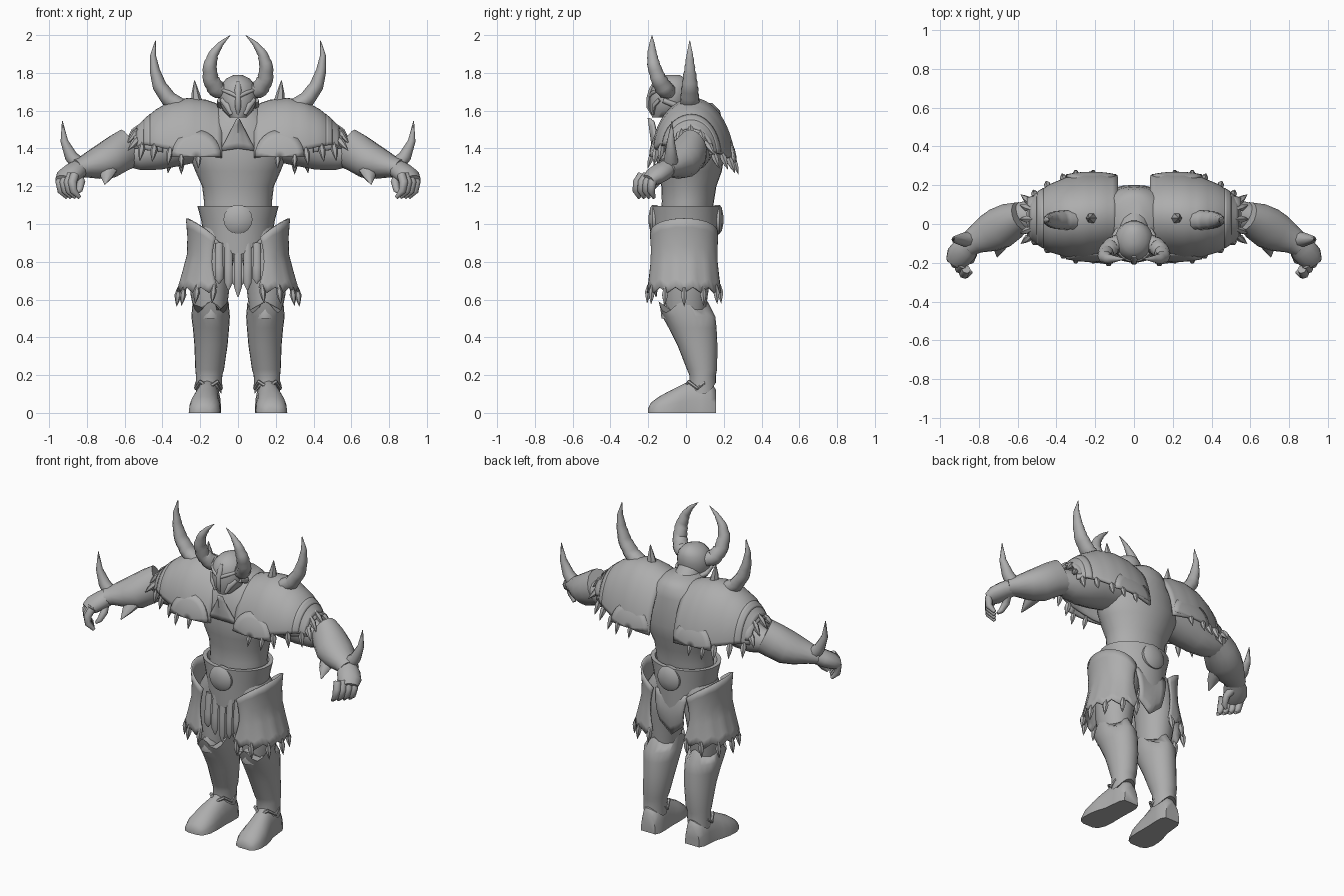
import bpy, bmesh, math
from mathutils import Vector
from math import sin, cos, pi

steel = bpy.data.materials.new("steel_grey")
steel.diffuse_color = (0.42, 0.42, 0.42, 1)


def finish(name, bm, mirror=True, thick=0.0, angle=50):
    bmesh.ops.remove_doubles(bm, verts=bm.verts, dist=0.0004)
    bmesh.ops.recalc_face_normals(bm, faces=bm.faces)
    me = bpy.data.meshes.new(name)
    bm.to_mesh(me)
    bm.free()
    ob = bpy.data.objects.new(name, me)
    bpy.context.collection.objects.link(ob)
    me.materials.append(steel)
    if thick:
        m = ob.modifiers.new("thickness", 'SOLIDIFY')
        m.thickness, m.offset = thick, 0
    if mirror:
        ob.modifiers.new("mirror", 'MIRROR').use_mirror_merge = False
    bpy.ops.object.select_all(action='DESELECT')
    ob.select_set(True)
    bpy.context.view_layer.objects.active = ob
    bpy.ops.object.shade_smooth_by_angle(angle=math.radians(angle))
    return ob


def add_loft(bm, rings):
    rows = [[bm.verts.new(p) for p in r] for r in rings]
    n = len(rows[0])
    for a, b in zip(rows, rows[1:]):
        for i in range(n):
            j = (i + 1) % n
            bm.faces.new((a[i], a[j], b[j], b[i]))
    bm.faces.new(rows[0])
    bm.faces.new(rows[-1][::-1])


def add_tube(bm, pts, n=10):
    """pts: (x, y, z, width radius, height radius) along a path"""
    c = [Vector(p[:3]) for p in pts]
    side = c[-1] - c[0]
    ref = Vector((0, 1, 0)) if abs(side.z) > 0.7 * side.length else Vector((0, 0, 1))
    rings = []
    for i, p in enumerate(pts):
        t = (c[min(i + 1, len(c) - 1)] - c[max(i - 1, 0)]).normalized()
        s = t.cross(ref).normalized()
        h = s.cross(t)
        rh = p[4] if len(p) > 4 else p[3]
        rings.append([c[i] + s * p[3] * cos(2 * pi * k / n) + h * rh * sin(2 * pi * k / n)
                      for k in range(n)])
    add_loft(bm, rings)


def tubes(name, paths, n=10, mirror=True):
    bm = bmesh.new()
    for p in paths:
        add_tube(bm, p, n)
    return finish(name, bm, mirror)


def column(name, rows, n=20, mirror=True, edge=None):
    """rows: (z, cx, cy, rx, ry); edge(row, angle) shifts z"""
    bm = bmesh.new()
    add_loft(bm, [[(cx + rx * cos(a), cy + ry * sin(a), z + (edge(i, a) if edge else 0))
                   for a in [2 * pi * k / n for k in range(n)]]
                  for i, (z, cx, cy, rx, ry) in enumerate(rows)])
    return finish(name, bm, mirror)


def sheet(name, f, nu, nv, thick=0.015, mirror=True):
    bm = bmesh.new()
    g = [[bm.verts.new(f(u / nu, v / nv)) for v in range(nv + 1)] for u in range(nu + 1)]
    for u in range(nu):
        for v in range(nv):
            bm.faces.new((g[u][v], g[u + 1][v], g[u + 1][v + 1], g[u][v + 1]))
    return finish(name, bm, mirror, thick)


def lerp(rows, t):
    t = min(max(t, 0), 1) * (len(rows) - 1)
    i = min(int(t), len(rows) - 2)
    return [a + (b - a) * (t - i) for a, b in zip(rows[i], rows[i + 1])]


def tooth(p, d, size=0.08):
    """leaf-shaped fang hanging from p in direction d"""
    p, d = Vector(p), Vector(d).normalized() * size
    return [(*(p + d * t), r * size) for t, r in ((-.25, .1), (.25, .23), (.6, .15), (1, .01))]


# Legs
column("thigh", [(.5, .145, 0, .08, .1), (.62, .15, 0, .1, .115), (.75, .15, .01, .115, .125),
                 (.9, .12, .01, .12, .14), (1.0, .09, 0, .09, .12)])
column("greave", [(.13, .155, .088, .068, .07), (.2, .153, .088, .07, .07), (.23, .15, .085, .076, .08),
                  (.36, .143, .06, .088, .106), (.45, .143, .035, .096, .127),
                  (.51, .145, .015, .102, .14), (.56, .145, -.015, .095, .13)],
       edge=lambda i, a: .03 * cos(4 * a) if i == 6 else (-.03 * cos(2 * a) if i == 0 else 0), n=24)
column("knee_cap", [(.5, .145, -.055, .06, .075), (.55, .145, -.055, .06, .08), (.61, .145, -.07, .012, .03)], n=12)

# Boots: flat sole sections along y
bm = bmesh.new()
add_loft(bm, [[(cx + w * cos(a), y, max(0, h * max(sin(a), 0) ** .8)) for a in
               [2 * pi * k / 20 for k in range(20)]]
              for y, cx, w, h in [(-.2, .18, .035, .025), (-.185, .18, .065, .055), (-.14, .178, .083, .088),
                                  (-.08, .175, .084, .12), (-.03, .17, .078, .145), (.02, .162, .07, .17),
                                  (.08, .157, .068, .18), (.13, .155, .065, .17), (.16, .155, .05, .12)]])
finish("boot", bm)
tubes("ankle_cuff", [[(.155, -.01, .135, .009), (.2, .015, .165, .01), (.223, .06, .13, .01), (.22, .1, .16, .007)],
                     [(.155, -.01, .135, .009), (.11, .015, .165, .01), (.09, .06, .13, .01), (.092, .1, .16, .007)]], 6)

# Torso
column("torso", [(1.0, 0, 0, .175, .135), (1.12, 0, .01, .18, .138), (1.2, 0, .015, .19, .146),
                 (1.28, 0, .02, .226, .17), (1.36, 0, .022, .258, .18), (1.46, 0, .022, .25, .175),
                 (1.54, 0, .03, .2, .162), (1.6, 0, .04, .14, .14), (1.64, 0, .035, .09, .105)], 28, False)
sheet("chest_plate", lambda u, v: ((u - .5) * (.18 * (1 - v) + .01), -.172 - .022 * v + .05 * abs(u - .5),
                                   1.4 + .16 * v - .03 * abs(u - .5)), 6, 5, .018, False)
tubes("neck", [[(0, .02, 1.55, .09), (0, -.06, 1.66, .07)]], 14, False)

# Belt with points front and back
column("belt", [(.955, 0, 0, .185, .165), (1.02, 0, 0, .195, .175), (1.095, 0, 0, .215, .18),
                (1.095, 0, 0, .19, .155), (1.05, 0, 0, .17, .135)], 32, False,
       lambda i, a: -.12 * abs(sin(a)) ** 5 if i == 0 else 0)
for side, nm in ((-1, "front_buckle"), (1, "back_buckle")):
    tubes(nm, [[(0, side * y, 1.025, r) for y, r in ((.15, .075), (.178, .077), (.19, .06), (.198, .02))]], 16, False)

# Front strips and back flap
tubes("loincloth_strip", [[(x, -.15, .9, .02, .01), (x, -.162, .77, .022, .012),
                           (x, -.162, .67 + abs(x) * .4, .022, .012), (x, -.158, .615 + abs(x) * .7, .004, .004)]
                          for x in (-.1, -.05, 0, .05, .1)], 8, False)
sheet("back_flap", lambda u, v: ((u - .5) * (.22 - .06 * v), .14 + .02 * sin(pi * v),
                                 .93 - .2 * v - .07 * v * (1 - 2 * abs(u - .5))), 6, 5, .015, False)


# Hip guards
def hip(u, v):
    a = (u - .5) * math.radians(200)
    w, d = lerp([(.13, .175), (.122, .17), (.125, .172), (.15, .18), (.178, .19)], v)
    top = 1.03 - .1 * abs(2 * u - 1) ** 2
    bot = .65 + .015 * cos(u * 14 * pi)
    inner = .02 * sin(pi * v) * abs(2 * u - 1) ** 6
    return (.14 + w * cos(a) + inner, -.01 + d * sin(a), top + (bot - top) * v)


sheet("hip_guard", hip, 28, 8, .012)
tubes("hip_fang", [tooth(hip(u, .98), (.12, .2 * (u - .5), -1), .08)
                   for u in (.03, .18, .34, .5, .66, .82, .97)], 6)

# Shoulder guards: arched over the shoulder, drooping and tapering outward
ARCH = [(.085, .045, .2, 1.62, 1.35), (.17, .045, .212, 1.65, 1.36), (.26, .04, .212, 1.66, 1.38),
        (.35, .035, .197, 1.645, 1.39), (.43, .03, .168, 1.6, 1.41), (.49, .03, .13, 1.55, 1.42),
        (.535, .025, .098, 1.505, 1.41)]


def arch(u, v, grow=0.0):
    x, cy, ry, zt, zb = lerp(ARCH, u)
    a = pi * v
    c, s = cos(a), max(sin(a), 0)
    zb -= .045 * v * (1 - s)
    return Vector((x, cy - (ry + grow) * c, zb + (zt + grow - zb) * s ** (1.05 if c > 0 else 1.35)))


sheet("shoulder_guard", arch, 18, 24, .016)
sheet("shoulder_rim", lambda u, v: arch(.76 + .1 * u, v, .005), 3, 20, .012)
sheet("under_guard", lambda u, v: Vector((.4 + .15 * u, .03 - (.14 - .04 * u) * cos(pi * v),
                                          1.38 + .02 * u + (.17 - .08 * u) * sin(pi * v))), 5, 16, .014)
tubes("shoulder_fang",
      [tooth(arch(u, v), (.15, s * .4, -1), .085) for v, s in ((0, -.3), (1, 1))
       for u in (.52, .7, .9)]
      + [tooth(arch(1, v), (.5, 1.1 * (v - .5), -.6), .085)
         for v in (.14, .32, .5, .68, .86)], 6)
# Raised half-round plates on front and back of each shoulder
for s, nm in ((-1, "front_shoulder_plate"), (1, "back_shoulder_plate")):
    dz = -.03 if s > 0 else 0
    sheet(nm, lambda u, v: (.22 + .13 * u * cos(pi * v), .037 + s * (.225 - .045 * (u * sin(pi * v)) ** 2
                                                                    - .014 * (u * cos(pi * v)) ** 2),
                            1.355 + dz + .14 * u * sin(pi * v)), 4, 14, .015)
    tubes(nm + "_fang", [tooth((x, .037 + s * .22, 1.36 + dz), (0, s * .3, -1), .07)
                         for x in (.21, .3)], 6)

# Ridged horns on shoulders, plain spikes beside them
bm = bmesh.new()
path = [(.3, .02, 1.62, .05), (.365, .02, 1.66, .05), (.415, .02, 1.73, .044),
        (.44, .02, 1.81, .032), (.45, .02, 1.89, .019), (.437, .02, 1.97, .002)]
add_tube(bm, [(x, y, z, r * .85, r * (1.06 if k % 2 else .94))
              for k, (x, y, z, r) in enumerate(lerp(path, k / 20) for k in range(21))], 10)
finish("shoulder_horn", bm)
tubes("shoulder_spike", [[(.215, .03, 1.62, .034), (.225, .03, 1.69, .022), (.23, .03, 1.76, .002)]], 6)

# Arms
tubes("upper_arm", [[(.2, .03, 1.45, .12), (.34, .03, 1.425, .125), (.44, .035, 1.385, .104), (.52, .04, 1.37, .088),
                     (.58, .04, 1.372, .072), (.66, .01, 1.365, .07)]], 14)
tubes("bracer", [[(.578, .04, 1.402, .078, .108), (.63, .015, 1.375, .098, .104), (.69, -.02, 1.338, .108, .1),
                  (.75, -.05, 1.32, .098, .083), (.82, -.085, 1.302, .07, .056),
                  (.86, -.11, 1.292, .06, .05)]], 16)
tubes("bracer_point", [[(.68, -.06, 1.3, .05, .045), (.695, -.12, 1.255, .035, .025), (.705, -.17, 1.21, .003)]], 8)
tubes("arm_spike", [[(.84, -.08, 1.31, .042), (.885, -.08, 1.36, .034), (.92, -.08, 1.44, .02),
                     (.93, -.075, 1.545, .002)]], 8)
tubes("hand", [[(.83, -.09, 1.3, .05), (.87, -.13, 1.275, .068, .05), (.905, -.17, 1.25, .068, .047),
                (.925, -.2, 1.23, .05, .032)]], 12)
tubes("finger", [[(.925 - .02 * i, -.155 - .026 * i, 1.26, .024), (.943 - .022 * i, -.18 - .026 * i, 1.22, .024),
                  (.936 - .022 * i, -.185 - .026 * i, 1.175, .02), (.905 - .022 * i, -.17 - .026 * i, 1.14, .01)]
                 for i in range(4)]
      + [[(.85, -.12, 1.26, .026), (.83, -.16, 1.22, .022), (.84, -.19, 1.18, .017), (.86, -.2, 1.16, .008)]], 8)

# Helmet
column("helmet", [(1.565, 0, -.12, .045, .06), (1.6, 0, -.1, .08, .09), (1.65, 0, -.09, .1, .102),
                  (1.7, 0, -.085, .1, .103), (1.74, 0, -.08, .088, .096), (1.77, 0, -.075, .062, .075),
                  (1.79, 0, -.07, .02, .035)], 22, False)
tubes("nose_guard", [[(0, -.165, 1.75, .012, .01), (0, -.185, 1.71, .018, .012), (0, -.196, 1.67, .014, .012),
                      (0, -.2, 1.62, .016, .01), (0, -.18, 1.58, .006)]], 8, False)
tubes("brow", [[(.004, -.19, 1.675, .01), (.045, -.177, 1.695, .011), (.085, -.14, 1.71, .008)]], 8)
tubes("cheek_guard", [[(.085, -.14, 1.66, .013, .01), (.06, -.168, 1.63, .018, .012), (.035, -.175, 1.58, .01, .007)]], 8)
tubes("helmet_rim", [[(.096, -.12, 1.655, .014), (.098, -.06, 1.63, .016), (.06, .005, 1.61, .016),
                      (0, .018, 1.61, .014)]], 8)

bm = bmesh.new()
path = [(.07, -.09, 1.7, .042), (.115, -.115, 1.715, .047), (.145, -.145, 1.765, .042), (.15, -.17, 1.835, .036),
        (.13, -.18, 1.9, .026), (.09, -.18, 1.955, .014), (.04, -.18, 2.0, .001)]
add_tube(bm, [(x, y, z, r * (1.04 if k % 2 else .96))
              for k, (x, y, z, r) in enumerate(lerp(path, k / 24) for k in range(25))], 10)
finish("helmet_horn", bm)
